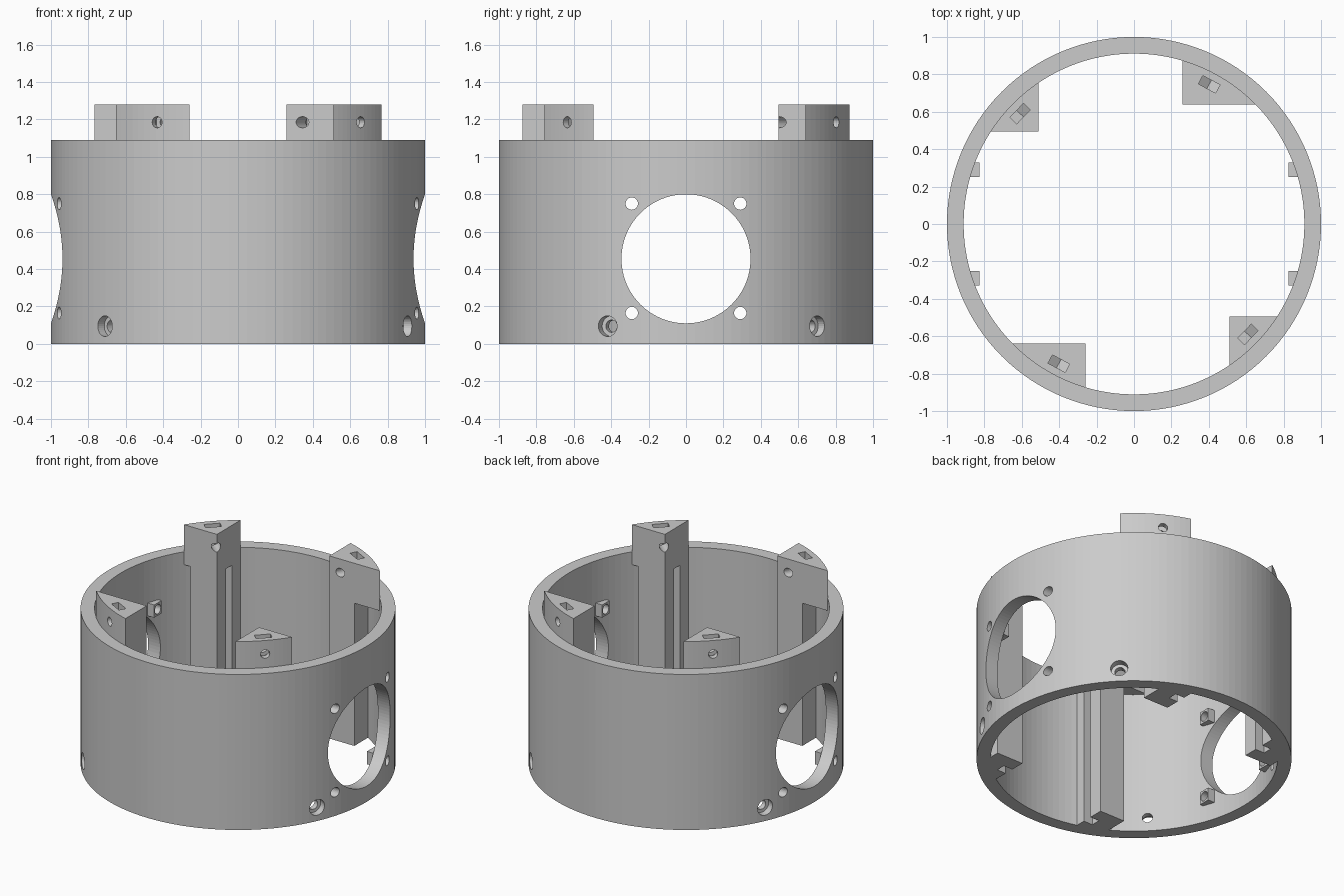
import bpy, bmesh
from math import sin, cos, pi, sqrt, atan2, acos, radians
from mathutils import Matrix

cube = bpy.data.objects.get("Cube")
if cube:
    bpy.data.objects.remove(cube, do_unlink=True)

grey = bpy.data.materials.new("plain_grey")
grey.use_nodes = True
grey.diffuse_color = (0.6, 0.6, 0.6, 1)
grey.node_tree.nodes["Principled BSDF"].inputs["Base Color"].default_value = (0.6, 0.6, 0.6, 1)

INNER, WALL_TOP, TOP, STEP = 0.911, 1.09, 1.28, 1.0
SCREW_Z = 1.185


def circle(r, n=32, x=0, y=0):
    return [(x + r * cos(2 * pi * i / n), y + r * sin(2 * pi * i / n)) for i in range(n)]


def rect(x0, x1, y0, y1):
    return [(x0, y0), (x1, y0), (x1, y1), (x0, y1)]


def prism(name, pts, z0, z1, matrix=Matrix()):
    """Extrude a flat outline from z0 to z1, then place it."""
    bm = bmesh.new()
    low = [bm.verts.new((x, y, z0)) for x, y in pts]
    high = [bm.verts.new((x, y, z1)) for x, y in pts]
    bm.faces.new(low)
    bm.faces.new(high)
    for i in range(len(pts)):
        j = (i + 1) % len(pts)
        bm.faces.new((low[i], low[j], high[j], high[i]))
    bm.transform(matrix)
    bmesh.ops.recalc_face_normals(bm, faces=bm.faces)
    mesh = bpy.data.meshes.new(name)
    bm.to_mesh(mesh)
    bm.free()
    mesh.materials.append(grey)
    obj = bpy.data.objects.new(name, mesh)
    bpy.context.scene.collection.objects.link(obj)
    return obj


def radial(angle, z):
    """Local z points outward, local y up, local x along the wall."""
    axes = Matrix(((0, 0, 1, 0), (1, 0, 0, 0), (0, 1, 0, 0), (0, 0, 0, 1)))
    return Matrix.Translation((0, 0, z)) @ Matrix.Rotation(angle, 4, "Z") @ axes


def cut(obj, *shape):
    """Subtract a prism and bake the result."""
    cutter = prism("cutter", *shape)
    cutter.hide_render = True
    mod = obj.modifiers.new("cut", "BOOLEAN")
    mod.operation, mod.solver, mod.object = "DIFFERENCE", "EXACT", cutter
    graph = bpy.context.evaluated_depsgraph_get()
    graph.update()
    baked = bpy.data.meshes.new_from_object(obj.evaluated_get(graph))
    obj.modifiers.clear()
    obj.data = baked
    bpy.data.objects.remove(cutter, do_unlink=True)


def post_outline(cx, cy, x_end, r):
    """Square inner corner closed by an arc against the wall."""
    a0, a1 = acos(x_end / r), acos(cx / r)
    arc = [(r * cos(a0 + (a1 - a0) * i / 12), r * sin(a0 + (a1 - a0) * i / 12)) for i in range(13)]
    if abs(arc[0][1] - cy) > 0.001:
        arc.insert(0, (x_end, cy))
    return [(cx, cy)] + arc


# Ring wall
wall = prism("ring_wall", circle(1, 128), 0, WALL_TOP)
cut(wall, circle(INNER, 128), -0.1, 1.2)

# Large side openings with four screw holes each, and small bosses inside
for side, turn in (("left", 0), ("right", pi)):
    place = radial(turn, 0.455)
    cut(wall, circle(0.345, 96), 0.5, 1.1, place)
    for x in (-0.29, 0.29):
        for y in (-0.29, 0.295):
            hole = (circle(0.033, 24, x, y), 0.5, 1.1, place)
            cut(wall, *hole)
            boss = prism(side + "_screw_boss", rect(x - 0.04, x + 0.04, y - 0.045, y + 0.045),
                         0.825, 0.92, place)
            cut(boss, *hole)

# Counterbored holes near the bottom
for deg in (-24.8, 44.6, 155.2, 224.6):
    place = radial(radians(deg), 0.095)
    cut(wall, circle(0.033), 0.8, 1.1, place)
    cut(wall, circle(0.055), 0.95, 1.1, place)

# Nut pocket outline: pointed floor, open at the top
nut = [(-0.052, 0.2), (-0.052, -0.03), (0, -0.06), (0.052, -0.03), (0.052, 0.2)]

# Four posts: two shapes, each repeated half a turn round
for label, cx, cy, x_end, mirror, deg in (("wide", 0.26, 0.64, 0.454, 1, 61.7),
                                          ("narrow", 0.51, 0.495, 0.716, -1, 135.9)):
    for turn in (0, pi):
        place = Matrix.Rotation(turn, 4, "Z") @ Matrix.Diagonal((mirror, 1, 1, 1))
        r = INNER + 0.002
        block = prism(label + "_post_block", post_outline(cx, cy, sqrt(r * r - cy * cy), r),
                      STEP, TOP, place)
        outward = radial(radians(deg) + turn, SCREW_Z)
        cut(block, circle(0.03, 24), 0.4, 1.1, outward)
        cut(block, nut, 0.823, 0.873, outward)
        # Column below the block, with a long groove in its side
        column = prism(label + "_post_column", post_outline(cx, cy, x_end, 0.925), 0, STEP, place)
        cut(column, rect(cx - 0.05, cx + 0.07, cy + 0.1, cy + 0.165), -0.1, 1.1, place)
